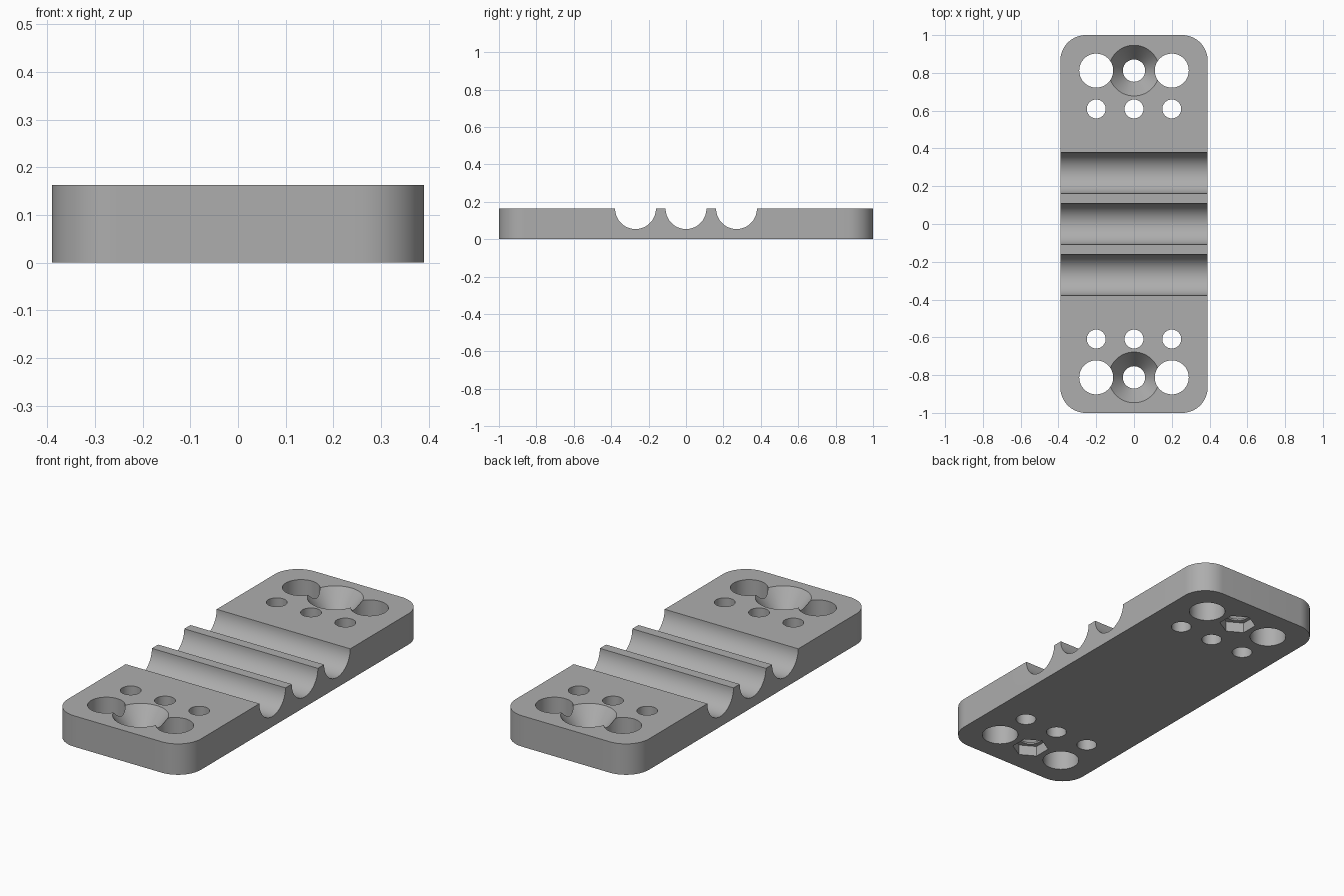
import bpy, bmesh, math

cube = bpy.data.objects.get("Cube")
if cube:
    bpy.data.objects.remove(cube, do_unlink=True)

WIDTH, LENGTH, HEIGHT, CORNER = 0.78, 2.0, 0.163, 0.135

grey = bpy.data.materials.new("plain grey")
grey.use_nodes = True
colour = (0.42, 0.42, 0.42, 1)
grey.diffuse_color = colour
grey.node_tree.nodes["Principled BSDF"].inputs["Base Color"].default_value = colour


def new_object(name, bm):
    mesh = bpy.data.meshes.new(name)
    bmesh.ops.recalc_face_normals(bm, faces=bm.faces)
    bm.to_mesh(mesh)
    bm.free()
    mesh.materials.append(grey)
    obj = bpy.data.objects.new(name, mesh)
    bpy.context.collection.objects.link(obj)
    return obj


# Plate with rounded vertical corners
bm = bmesh.new()
bmesh.ops.create_cube(bm, size=1)
for v in bm.verts:
    v.co.x *= WIDTH
    v.co.y *= LENGTH
    v.co.z = (v.co.z + 0.5) * HEIGHT
uprights = [e for e in bm.edges if abs(e.verts[0].co.z - e.verts[1].co.z) > 0.1]
bmesh.ops.bevel(bm, geom=uprights, offset=CORNER, segments=16, profile=0.5, affect='EDGES')
plate = new_object("clamp_plate", bm)


def cut(name, x, y, z0, z1, r0, r1=None, sides=64, along_x=False):
    """Subtract a cylinder or cone spanning z0 to z1 (or the width)."""
    bm = bmesh.new()
    bmesh.ops.create_cone(bm, cap_ends=True, segments=sides, radius1=r0,
                          radius2=r0 if r1 is None else r1, depth=z1 - z0)
    cutter = new_object(name, bm)
    cutter.location = (x, y, (z0 + z1) / 2)
    if along_x:
        cutter.rotation_euler.y = math.pi / 2
    cutter.hide_render = True
    cutter.hide_set(True)
    mod = plate.modifiers.new(name, 'BOOLEAN')
    mod.operation = 'DIFFERENCE'
    mod.solver = 'EXACT'
    mod.object = cutter
    return cutter


cutters = []
# Three half-round grooves across the top
for y in (-0.27, 0, 0.27):
    cutters.append(cut("groove_cutter", 0, y, HEIGHT - 1, HEIGHT + 1, 0.109, along_x=True))

# Hole pattern mirrored at both ends
for side in (-1, 1):
    for x in (-0.2, 0, 0.2):
        cutters.append(cut("small_hole_cutter", x, side * 0.609, -0.1, 0.3, 0.05))
    for x in (-0.2, 0.2):
        cutters.append(cut("large_hole_cutter", x, side * 0.812, -0.1, 0.3, 0.09))
    cutters.append(cut("screw_hole_cutter", 0, side * 0.812, -0.1, 0.3, 0.059))
    # Countersink above and hexagonal nut pocket below
    cutters.append(cut("countersink_cutter", 0, side * 0.812, HEIGHT - 0.1, HEIGHT + 0.001, 0.059, 0.135))
    nut = cut("nut_pocket_cutter", 0, side * 0.812, -0.1, 0.055, 0.09, sides=6)
    cutters.append(nut)

# Bake the cuts and remove the helpers
bpy.context.view_layer.objects.active = plate
plate.select_set(True)
for mod in list(plate.modifiers):
    bpy.ops.object.modifier_apply(modifier=mod.name)
for cutter in cutters:
    bpy.data.objects.remove(cutter, do_unlink=True)
bpy.ops.object.shade_smooth_by_angle(angle=math.radians(25))
